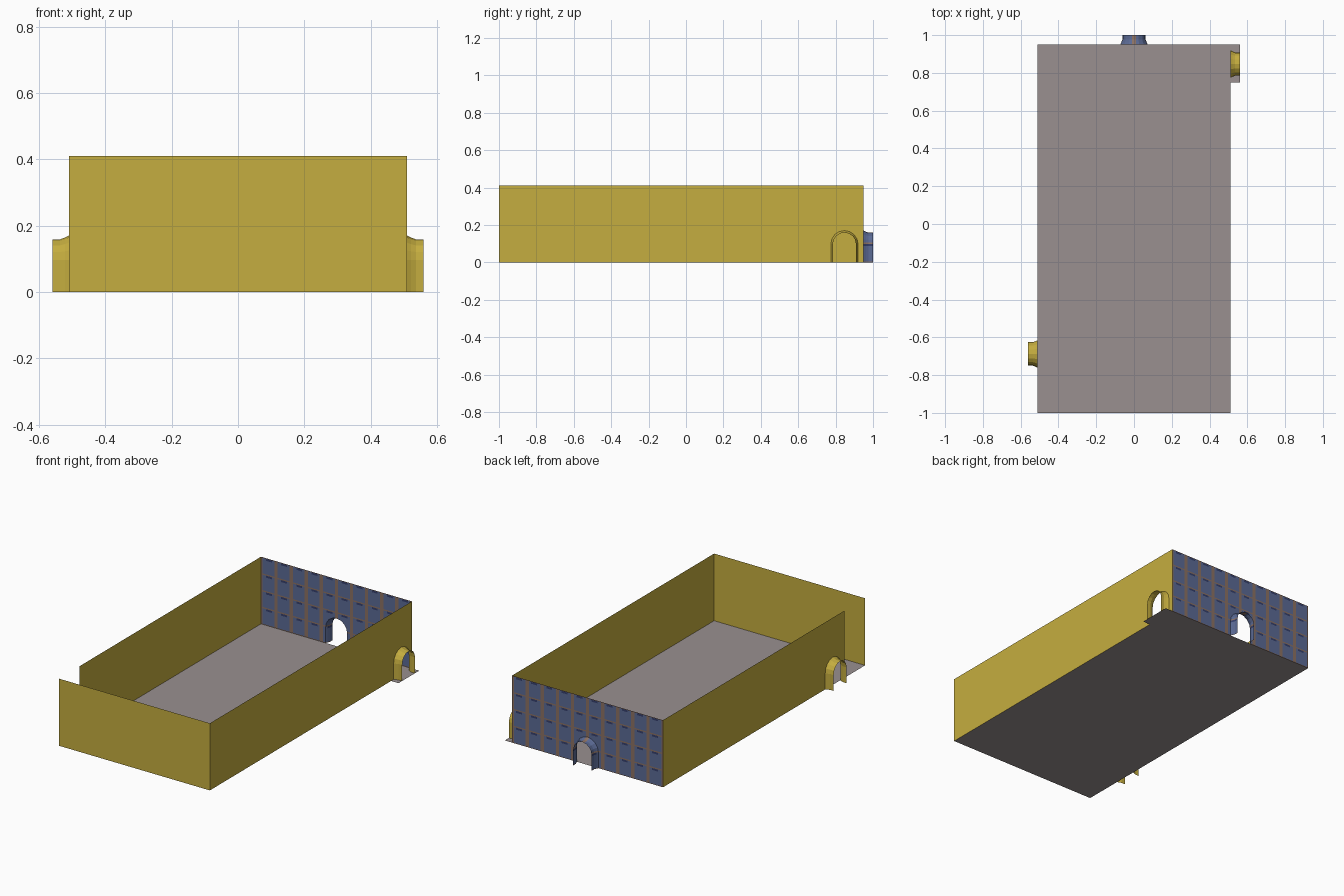
import bpy, bmesh, math
from mathutils import Vector

if "Cube" in bpy.data.objects:
    bpy.data.objects.remove(bpy.data.objects["Cube"])

W, Y0, Y1, H = 0.51, -1.0, 0.95, 0.41    # half width, front, back, wall height
R, SPRING, SEG = 0.073, 0.097, 8         # doorway arch


def mat(name, rgb):
    m = bpy.data.materials.new(name)
    m.diffuse_color = (*rgb, 1)
    m.use_nodes = True
    m.node_tree.nodes["Principled BSDF"].inputs["Base Color"].default_value = m.diffuse_color
    return m


YELLOW = mat("yellow plaster", (0.56, 0.42, 0.05))
GREY = mat("grey floor", (0.32, 0.28, 0.28))
BLUE = mat("blue brick", (0.105, 0.145, 0.30))
BROWN = mat("brown mortar", (0.26, 0.165, 0.125))
NAVY = mat("navy brick edge", (0.035, 0.05, 0.15))


def finish(bm, name, mats):
    bmesh.ops.remove_doubles(bm, verts=bm.verts, dist=1e-5)
    bm.normal_update()
    me = bpy.data.meshes.new(name)
    bm.to_mesh(me)
    bm.free()
    for m in mats:
        me.materials.append(m)
    ob = bpy.data.objects.new(name, me)
    bpy.context.collection.objects.link(ob)
    return ob


def face(bm, pts, out):
    f = bm.faces.new([bm.verts.new(p) for p in pts])
    f.normal_update()
    if f.normal.dot(Vector(out)) < 0:
        f.normal_flip()


def arch(c, r):
    """Doorway outline: straight jambs and a half-round head."""
    arc = [(c - r * math.cos(math.pi * i / SEG), SPRING + r * math.sin(math.pi * i / SEG))
           for i in range(SEG + 1)]
    return [(c - r, 0)] + arc + [(c + r, 0)]


def door_wall(place, out, u0, u1, c):
    """Thin wall with an arched opening centred on c."""
    bm = bmesh.new()
    for a, b in ((u0, c - R), (c + R, u1)):
        face(bm, [place(a, 0, 0), place(b, 0, 0), place(b, 0, H), place(a, 0, H)], out)
    arc = arch(c, R)[1:-1]
    for (a, za), (b, zb) in zip(arc, arc[1:]):
        face(bm, [place(a, 0, za), place(b, 0, zb), place(b, 0, H), place(a, 0, H)], out)
    return bm


def door_tunnel(place, c):
    """Short flared passage behind the opening."""
    bm = bmesh.new()
    rings = [(R, 0), (0.067, 0.012), (0.062, 0.026), (0.062, 0.05)]
    loops = [[place(u, d, z) for u, z in arch(c, r)] for r, d in rings]
    mid = Vector(place(c, 0.025, 0.07))
    for A, B in zip(loops, loops[1:]):
        for i in range(len(A) - 1):
            pts = [A[i], A[i + 1], B[i + 1], B[i]]
            face(bm, pts, sum((Vector(p) for p in pts), Vector()) / 4 - mid)
    return bm


def back(u, d, z): return (u, Y1 + d, z)
def right(u, d, z): return (W + d, u, z)
def left(u, d, z): return (-W - d, u, z)


# floor with the threshold slab outside the right doorway
bm = bmesh.new()
for xa, xb, ya, yb in ((-W, W, Y0, Y1), (W, 0.56, 0.75, Y1)):
    face(bm, [(xa, ya, 0), (xb, ya, 0), (xb, yb, 0), (xa, yb, 0)], (0, 0, 1))
finish(bm, "floor", [GREY])

# plain front wall
bm = bmesh.new()
face(bm, [(-W, Y0, 0), (W, Y0, 0), (W, Y0, H), (-W, Y0, H)], (0, -1, 0))
finish(bm, "front_wall", [YELLOW])

# side walls with doorways; the left one stops short of the front
for name, place, out, u0, c in (("right", right, (1, 0, 0), Y0, 0.847),
                                ("left", left, (-1, 0, 0), -0.80, -0.688)):
    finish(door_wall(place, out, u0, Y1, c), name + "_wall", [YELLOW])
    finish(door_tunnel(place, c), name + "_door_tunnel", [YELLOW])

# brick back wall: cut along the mortar grid, then coloured by position
PX, PZ, GX, GZ, EDGE = 0.102, 0.1025, 0.011, 0.004, 0.012


def cut(bm, co, no):
    bmesh.ops.bisect_plane(bm, geom=bm.verts[:] + bm.edges[:] + bm.faces[:],
                           plane_co=co, plane_no=no, dist=1e-6)


def brick_colours(bm):
    for i in range(-5, 6):
        for off in (-GX, GX, 0.035, 0.075):
            cut(bm, (i * PX + off, 0, 0), (1, 0, 0))
    for j in range(0, 5):
        for off in (-GZ - EDGE, -GZ, GZ):
            cut(bm, (0, 0, j * PZ + off), (0, 0, 1))
    for f in bm.faces:
        p = f.calc_center_median()
        x, z = p.x % PX, p.z % PZ
        if min(x, PX - x) < GX or min(z, PZ - z) < GZ:
            f.material_index = 1
        elif PZ - z < GZ + EDGE and 0.035 < x < 0.075:
            f.material_index = 2


for name, bm in (("back_wall", door_wall(back, (0, 1, 0), -W, W, 0)),
                 ("back_door_tunnel", door_tunnel(back, 0))):
    brick_colours(bm)
    finish(bm, name, [BLUE, BROWN, NAVY])
